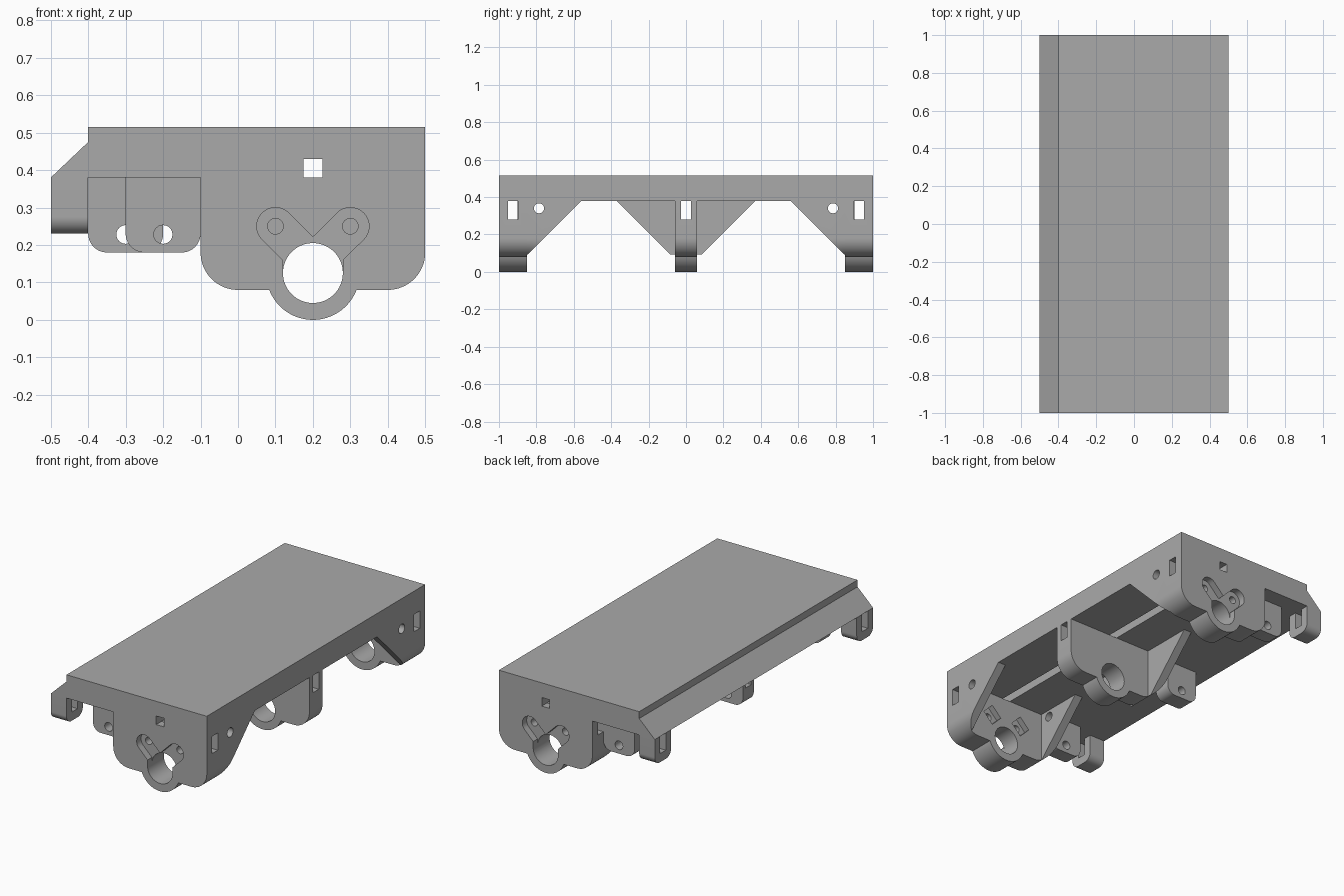
import bpy, bmesh, math
from mathutils import Vector

if "Cube" in bpy.data.objects:
    bpy.data.objects.remove(bpy.data.objects["Cube"], do_unlink=True)

grey = bpy.data.materials.new("plain grey")
grey.use_nodes = True
COLOUR = (0.4, 0.4, 0.4, 1)
grey.diffuse_color = COLOUR
grey.node_tree.nodes["Principled BSDF"].inputs["Base Color"].default_value = COLOUR


def arc(cx, cz, r, start, end, n=16):
    angles = [math.radians(start + (end - start) * i / n) for i in range(n + 1)]
    return [(cx + r * math.cos(a), cz + r * math.sin(a)) for a in angles]


def circle(cx, cz, r, n=40):
    return arc(cx, cz, r, 0, 360, n)[:-1]


def rect(a0, a1, z0, z1):
    return [(a0, z0), (a1, z0), (a1, z1), (a0, z1)]


def tab(a0, a1, z0, z1, r):
    """Rectangle with rounded bottom corners."""
    return ([(a0, z1)] + arc(a0 + r, z0 + r, r, 180, 270)
            + arc(a1 - r, z0 + r, r, 270, 360) + [(a1, z1)])


def prism(name, pts, axis, lo, hi):
    """Extrude a profile (horizontal, z) along the x or y axis."""
    def place(p, d):
        return Vector((d, p[0], p[1])) if axis == "x" else Vector((p[0], d, p[1]))
    bm = bmesh.new()
    face = bm.faces.new([bm.verts.new(place(p, lo)) for p in pts])
    ext = bmesh.ops.extrude_face_region(bm, geom=[face])
    verts = [v for v in ext["geom"] if isinstance(v, bmesh.types.BMVert)]
    bmesh.ops.translate(bm, verts=verts, vec=place((0, 0), hi - lo))
    bmesh.ops.recalc_face_normals(bm, faces=bm.faces)
    mesh = bpy.data.meshes.new(name)
    bm.to_mesh(mesh)
    bm.free()
    mesh.materials.append(grey)
    obj = bpy.data.objects.new(name, mesh)
    bpy.context.collection.objects.link(obj)
    return obj


def finish(obj, cuts=(), keep=(), mirror=False):
    """Apply cutters, mirror front to back, and shade."""
    for op, tools in (("INTERSECT", keep), ("DIFFERENCE", cuts)):
        for tool in tools:
            tool.hide_render = True
            mod = obj.modifiers.new("cut", "BOOLEAN")
            mod.operation, mod.object, mod.solver = op, tool, "EXACT"
    if mirror:
        mod = obj.modifiers.new("mirror", "MIRROR")
        mod.use_axis = (False, True, False)
        mod.use_clip = False
        mod.use_mirror_merge = False
    bpy.ops.object.select_all(action="DESELECT")
    obj.select_set(True)
    bpy.context.view_layer.objects.active = obj
    bpy.ops.object.convert(target="MESH")
    bpy.ops.object.shade_smooth_by_angle(angle=math.radians(30))
    for tool in (*cuts, *keep):
        bpy.data.objects.remove(tool, do_unlink=True)


UNDER, TOP = 0.38, 0.515
END, INNER, MID = -1.0, -0.85, 0.06


def cutter(pts, axis, lo, hi):
    return prism("cutter", pts, axis, lo, hi)


def slot(y):
    return cutter(rect(y - 0.026, y + 0.026, 0.28, UNDER + 0.01), "x", -0.6, 0.6)


def bore():
    return cutter(circle(0.2, 0.125, 0.08, 64), "y", -1.1, 1.1)


# Deck with a sloped edge and a square channel along its underside
deck = prism("deck", [(-0.5, UNDER), (0.5, UNDER), (0.5, TOP), (-0.4, TOP),
                      (-0.4, 0.475)], "y", -1, 1)
finish(deck, [cutter(rect(0.175, 0.225, UNDER - 0.01, 0.43), "y", -1.1, 1.1)])

# Hanger outline: rounded plate with a bearing boss below
tilt = math.degrees(math.asin(0.045 / 0.125))
outline = ([(-0.1, UNDER)] + arc(0, 0.18, 0.1, 180, 270)
           + arc(0.2, 0.125, 0.125, 180 + tilt, 360 - tilt, 40)
           + arc(0.4, 0.18, 0.1, 270, 360) + [(0.5, UNDER)])

# End hangers with forked recess, bolt holes and nut pockets
fork = (arc(0.1, 0.25, 0.05, 45, 225) + [(0.12, 0.16), (0.12, 0.125), (0.28, 0.125), (0.28, 0.16)]
        + arc(0.3, 0.25, 0.05, -45, 135) + [(0.2, 0.221)])
cuts = [bore(), slot(-0.925), cutter(fork, "y", END - 0.1, END + 0.04)]
for x in (0.1, 0.3):
    cuts.append(cutter(circle(x, 0.25, 0.021, 24), "y", -1.1, -0.8))
    cuts.append(cutter(circle(x, 0.25, 0.06, 4), "y", INNER - 0.035, -0.8))
finish(prism("end_hanger", outline, "y", END, INNER), cuts, mirror=True)

# Middle hanger
finish(prism("middle_hanger", outline, "y", -MID, MID), [bore(), slot(0)])

# Triangular gussets, trimmed to the hanger outline
for name, x in (("end_gusset_right", -0.1), ("end_gusset_left", 0.45)):
    web = prism(name, [(INNER, UNDER), (-0.56, UNDER), (INNER, 0.09)], "x", x, x + 0.05)
    finish(web, [cutter(circle(-0.786, 0.34, 0.027, 24), "x", -0.6, 0.6)],
           [cutter(outline, "y", -1.1, 0)], mirror=True)
web = prism("middle_gusset", [(-MID, UNDER), (-0.37, UNDER), (-0.08, 0.09), (-MID, 0.09)],
            "x", -0.1, -0.05)
finish(web, keep=[cutter(outline, "y", -1.1, 1)], mirror=True)

# Pivot blocks beside the hangers
block = prism("end_pivot_block", tab(-0.3, -0.1, 0.18, UNDER, 0.05), "y", -0.9, -0.815)
finish(block, [cutter(circle(-0.2, 0.228, 0.025, 24), "y", -1.1, 0)], mirror=True)
block = prism("middle_pivot_block", tab(-0.4, -0.2, 0.18, UNDER, 0.05), "y", -0.05, 0.05)
finish(block, [cutter(circle(-0.3, 0.228, 0.025, 24), "y", -1, 1), slot(0)])

# Slotted lugs under the sloped edge
lug = prism("edge_lug", tab(END, INNER, 0.23, UNDER, 0.045), "x", -0.5, -0.4)
finish(lug, [slot(-0.925)], mirror=True)
